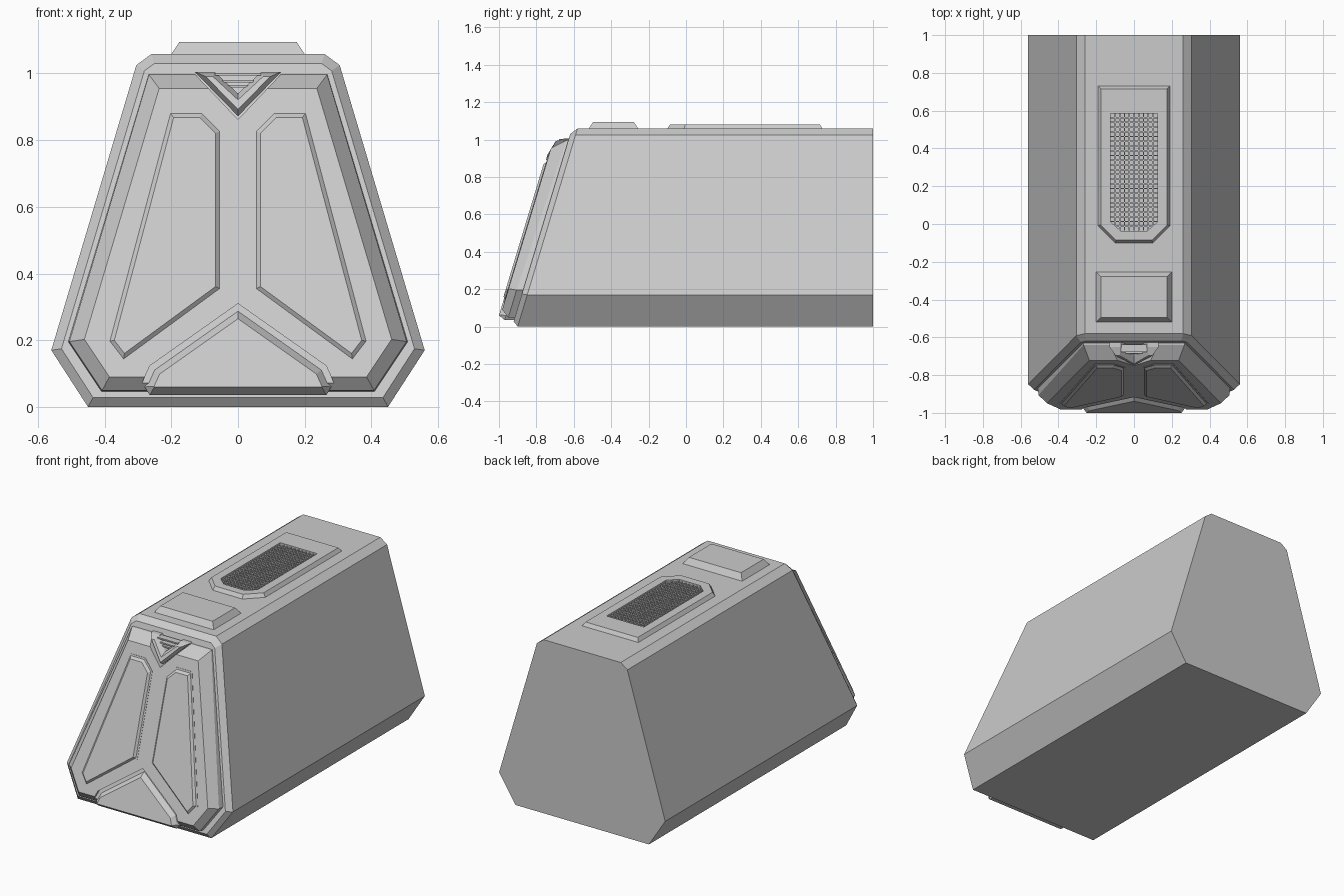
import bpy, bmesh
from mathutils import Vector

cube = bpy.data.objects.get("Cube")
if cube:
    bpy.data.objects.remove(cube, do_unlink=True)

grey = bpy.data.materials.new("plain_grey")
grey.use_nodes = True
tone = (0.6, 0.6, 0.6, 1)
grey.diffuse_color = tone
grey.node_tree.nodes["Principled BSDF"].inputs["Base Color"].default_value = tone


def inset(pts, d):
    """Move every edge of a counter-clockwise outline inwards by d."""
    out = []
    for i, p in enumerate(pts):
        p, a, b = Vector(p), Vector(pts[i - 1]), Vector(pts[(i + 1) % len(pts)])
        e, f = (p - a).normalized(), (b - p).normalized()
        n, m = Vector((-e.y, e.x)), Vector((-f.y, f.x))
        out.append(tuple(p + (n + m) * d / (1 + n.dot(m))))
    return out


def finish(name, bm):
    bmesh.ops.recalc_face_normals(bm, faces=bm.faces)
    mesh = bpy.data.meshes.new(name)
    bm.to_mesh(mesh)
    bm.free()
    mesh.materials.append(grey)
    ob = bpy.data.objects.new(name, mesh)
    bpy.context.collection.objects.link(ob)
    return ob


def loft(name, rings):
    """Skin a stack of matching rings and cap both ends."""
    bm = bmesh.new()
    loops = [[bm.verts.new(p) for p in ring] for ring in rings]
    n = len(loops[0])
    for lo, hi in zip(loops, loops[1:]):
        for i in range(n):
            j = (i + 1) % n
            bm.faces.new((lo[i], lo[j], hi[j], hi[i]))
    bm.faces.new(loops[0][::-1])
    bm.faces.new(loops[-1])
    return finish(name, bm)


def boxes(name, items):
    """Join several (centre, size) boxes into one object."""
    bm = bmesh.new()
    for centre, size in items:
        made = bmesh.ops.create_cube(bm, size=1)["verts"]
        bmesh.ops.scale(bm, vec=size, verts=made)
        bmesh.ops.translate(bm, vec=centre, verts=made)
    return finish(name, bm)


def slope(z):
    return -0.93 + 0.302 * z


def on_front(pts, off):
    """Place an x-z outline on the sloped front, curling back near the top."""
    return [(x, slope(z) - off + max(0, z - 0.955) * 0.6, z) for x, z in pts]


def front_plate(name, pts, steps):
    return loft(name, [on_front(inset(pts, d), off) for d, off in steps])


def flat(pts, z):
    return [(x, y, z) for x, y in pts]


def mirrored(half):
    """Complete a right-hand half outline, bottom to top."""
    return half + [(-x, z) for x, z in reversed(half) if x]


# Long tapered body with a chamfered front rim
section = mirrored([(0.45, 0), (0.56, 0.17), (0.305, 1.025), (0.26, 1.058)])
rim = inset(section, 0.028)
loft("body", [[(x, 1, z) for x, z in section],
              [(x, slope(z) + 0.03, z) for x, z in section],
              [(x, slope(z), z) for x, z in rim]])

# Front plate, cut out where the lower plate and the bracket sit
plate = front_plate("front_plate",
                    mirrored([(0.41, 0.045), (0.51, 0.195), (0.27, 1.0)]),
                    [(0, -0.01), (0.004, 0.035), (0.045, 0.08)])
lower = mirrored([(0.265, 0.035), (0.28, 0.06), (0.255, 0.115), (0, 0.295)])
notch = [(0, 0.862), (0.15, 1.02), (-0.15, 1.02)]
for pts, floor in ((inset(lower, -0.012), 0.06), (notch, 0.03)):
    cutter = front_plate("cutter", pts, [(0, floor), (0, 0.2)])
    cutter.hide_render = True
    mod = plate.modifiers.new("cut", "BOOLEAN")
    mod.operation, mod.object, mod.solver = "DIFFERENCE", cutter, "EXACT"
    bpy.context.view_layer.objects.active = plate
    bpy.ops.object.modifier_apply(modifier=mod.name)
    bpy.data.objects.remove(cutter, do_unlink=True)

# Raised lower plate
front_plate("lower_front_plate", lower, [(0, 0), (0, 0.05), (0.025, 0.088)])

# Pair of raised side panels
panel = [(0.345, 0.13), (0.395, 0.195), (0.21, 0.89),
         (0.105, 0.89), (0.045, 0.83), (0.045, 0.35)]
steps = [(0, 0.07), (0, 0.082), (0.01, 0.082), (0.022, 0.094)]
front_plate("left_front_panel", panel, steps)
front_plate("right_front_panel", [(-x, z) for x, z in reversed(panel)], steps)

# V-shaped bracket with slats between its arms
front_plate("v_bracket",
            [(0, 0.872), (0.13, 1.005), (0.07, 1.005), (0, 0.94),
             (-0.07, 1.005), (-0.13, 1.005)],
            [(0, 0.02), (0, 0.055), (0.014, 0.088)])
boxes("bracket_slats", [((0, slope(z) - 0.03, z), (2.2 * (z - 0.935), 0.04, 0.008))
                        for z in (0.962, 0.977, 0.998)])

# Bevelled pad on the top
pad = [(-0.2, -0.52), (0.2, -0.52), (0.2, -0.255), (-0.2, -0.255)]
loft("top_pad", [flat(pad, 1.05), flat(pad, 1.058), flat(inset(pad, 0.024), 1.094)])

# Framed vent on the top
frame = [(-0.1, -0.1), (0.1, -0.1), (0.19, -0.01),
         (0.19, 0.73), (-0.19, 0.73), (-0.19, -0.01)]
opening = [(-0.07, -0.037), (0.07, -0.037), (0.125, 0.012),
           (0.125, 0.585), (-0.125, 0.585), (-0.125, 0.012)]
loft("vent_frame", [flat(frame, 1.05), flat(frame, 1.058), flat(inset(frame, 0.014), 1.08),
                    flat(opening, 1.08), flat(opening, 1.061)])

# Vent mesh
bars = [((-0.125 + 0.025 * i, 0.275, 1.066), (0.007, 0.62, 0.012)) for i in range(1, 10)]
bars += [((0, -0.037 + 0.025 * i, 1.066), (0.25, 0.007, 0.01)) for i in range(1, 25)]
boxes("vent_mesh", bars)
